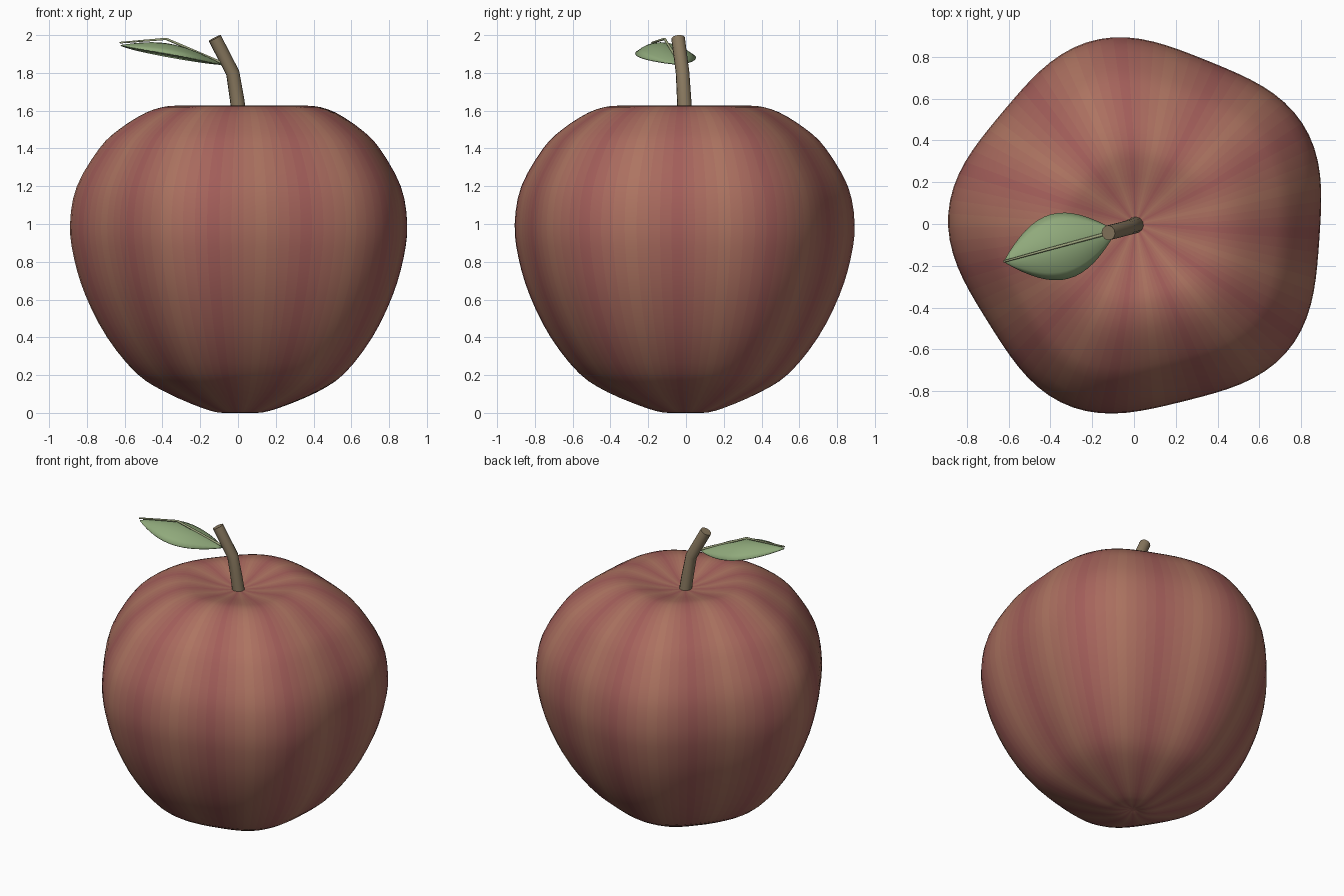
import bpy, bmesh
from math import sin, cos, pi, radians
from mathutils import Vector

if "Cube" in bpy.data.objects:
    bpy.data.objects.remove(bpy.data.objects["Cube"])


def material(name, rgb):
    m = bpy.data.materials.new(name)
    m.diffuse_color = (*rgb, 1)
    m.use_nodes = True
    m.node_tree.nodes["Principled BSDF"].inputs["Base Color"].default_value = m.diffuse_color
    return m


def finish(name, bm, mats):
    bmesh.ops.recalc_face_normals(bm, faces=bm.faces)
    for f in bm.faces:
        f.smooth = True
    me = bpy.data.meshes.new(name)
    bm.to_mesh(me)
    bm.free()
    for m in mats:
        me.materials.append(m)
    ob = bpy.data.objects.new(name, me)
    bpy.context.collection.objects.link(ob)
    return ob


def catmull(pts, steps):
    p = [Vector(q) for q in pts]
    p = [2 * p[0] - p[1]] + p + [2 * p[-1] - p[-2]]
    out = []
    for a, b, c, d in zip(p, p[1:], p[2:], p[3:]):
        for i in range(steps):
            t = i / steps
            out.append(0.5 * (2 * b + (c - a) * t + (2 * a - 5 * b + 4 * c - d) * t * t
                              + (3 * b - a - 3 * c + d) * t ** 3))
    return out + [p[-2]]


def tube(name, pts, radii, mat, res):
    cu = bpy.data.curves.new(name, 'CURVE')
    cu.dimensions = '3D'
    cu.bevel_depth = 1
    cu.bevel_resolution = res
    cu.use_fill_caps = True
    s = cu.splines.new('POLY')
    s.points.add(len(pts) - 1)
    for sp, p, r in zip(s.points, pts, radii):
        sp.co = (*p, 1)
        sp.radius = r
    s.use_smooth = True
    cu.materials.append(mat)
    ob = bpy.data.objects.new(name, cu)
    bpy.context.collection.objects.link(ob)


# Fruit: lathed profile with five soft lobes and eleven colour stripes
profile = catmull([(0, .015), (.09, 0), (.2, .025), (.4, .11), (.55, .21), (.7, .4), (.81, .62),
                   (.87, .82), (.89, 1.0), (.855, 1.2), (.74, 1.4), (.64, 1.5), (.5, 1.59),
                   (.38, 1.625), (.28, 1.617), (.15, 1.59), (0, 1.57)], 3)
SEG, STEPS = 88, 5
OFF = Vector((.03, -.015))
bm = bmesh.new()
rings = []
for r, z in profile[1:-1]:
    ring = []
    for i in range(SEG):
        a = 2 * pi * i / SEG
        rr = r * (1 + .035 * cos(5 * (a - radians(32))))
        k = min(1, r / .4)
        ring.append(bm.verts.new((OFF.x * k + .008 * (1 - k) + rr * cos(a),
                                  OFF.y * k + rr * sin(a), z)))
    rings.append(ring)
bottom = bm.verts.new((.008, 0, profile[0].y))
top = bm.verts.new((.008, 0, profile[-1].y))
for i in range(SEG):
    j = (i + 1) % SEG
    shade = .5 + .5 * cos(11 * (2 * pi * (i + .5) / SEG - radians(260)))
    faces = [bm.faces.new((bottom, rings[0][j], rings[0][i])),
             bm.faces.new((top, rings[-1][i], rings[-1][j]))]
    for lo, hi in zip(rings, rings[1:]):
        faces.append(bm.faces.new((lo[i], lo[j], hi[j], hi[i])))
    for f in faces:
        f.material_index = round(shade * (STEPS - 1))
tan, red = Vector((.42, .175, .12)), Vector((.36, .11, .10))
finish("fruit", bm, [material(f"skin_{k}", tan.lerp(red, k / (STEPS - 1))) for k in range(STEPS)])

# Stem: bent tapering tube
tube("stem", [(.01, -.003, 1.54), (-.005, -.01, 1.66), (-.028, -.018, 1.8), (-.123, -.042, 1.984)],
     [.04, .038, .036, .036], material("bark", (.25, .19, .115)), 4)

# Leaf: arched blade drooping at both edges
green = material("leaf_green", (.28, .40, .20))
base, tip = Vector((-.09, -.035, 1.845)), Vector((-.62, -.18, 1.945))
side = Vector((tip.y - base.y, base.x - tip.x, 0)).normalized()
bm = bmesh.new()
NT, NS = 16, 8
grid = []
for i in range(NT + 1):
    t = i / NT
    w = max(sin(pi * t), .01) ** .9
    row = []
    for j in range(NS + 1):
        s = 2 * j / NS - 1
        p = base.lerp(tip, t) + side * (.158 * w * s)
        p.z += .055 * sin(pi * t) - .06 * w * s * s
        row.append(bm.verts.new(p))
    grid.append(row)
for a, b in zip(grid, grid[1:]):
    for j in range(NS):
        bm.faces.new((a[j], a[j + 1], b[j + 1], b[j]))
leaf = finish("leaf", bm, [green])
mod = leaf.modifiers.new("thickness", 'SOLIDIFY')
mod.thickness = .006
mod.offset = 0

# Leaf vein: thin kinked rib above the blade
tube("leaf_vein", [(-.09, -.035, 1.855), (-.38, -.113, 1.98), (-.625, -.18, 1.96)],
     [.008, .007, .005], material("vein_green", (.36, .40, .22)), 1)
